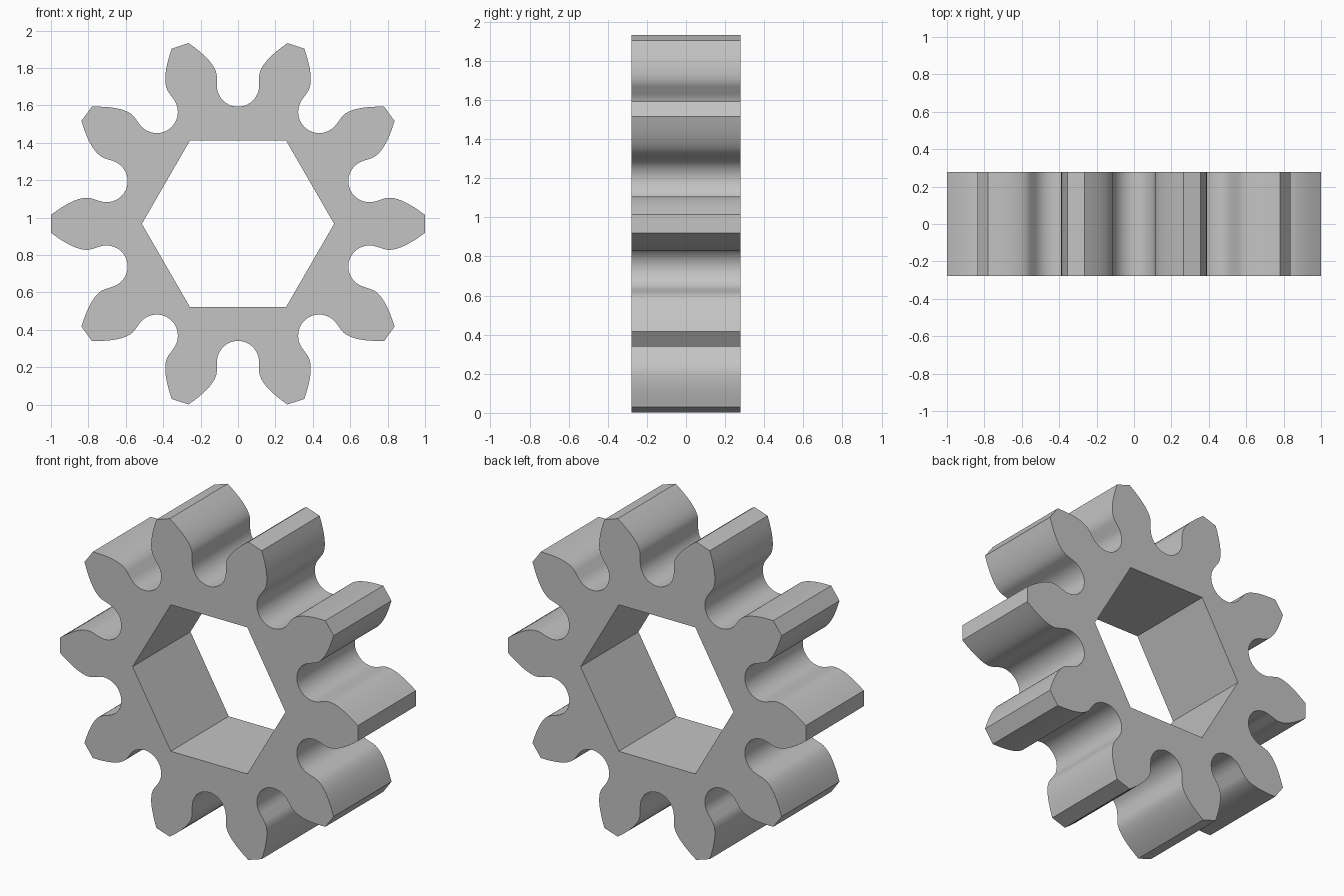
import bpy, bmesh, math
from mathutils import Vector

cube = bpy.data.objects.get("Cube")
if cube:
    bpy.data.objects.remove(cube)

TEETH = 10
DEPTH = 0.556
CENTRE_Z = 0.967

# Plain grey material
grey = bpy.data.materials.new("plain_grey")
grey.use_nodes = True
colour = (0.55, 0.55, 0.55, 1)
grey.diffuse_color = colour
grey.node_tree.nodes["Principled BSDF"].inputs["Base Color"].default_value = colour


def half_gap():
    """Half of one tooth gap as (sideways, radial): rounded root, then curved flank."""
    points = []
    for i in range(11):
        t = math.pi / 2 * i / 10
        points.append((0.113 * math.sin(t), 0.74 - 0.114 * math.cos(t)))
    start, bend, end = Vector((0.113, 0.785)), Vector((0.112, 0.86)), Vector((0.264, 0.966))
    for i in range(11):
        t = i / 10
        p = start * (1 - t) ** 2 + bend * 2 * t * (1 - t) + end * t * t
        points.append((p.x, p.y))
    return points


def gear_outline():
    half = half_gap()
    gap = [(-u, r) for u, r in reversed(half[1:])] + half
    outline = []
    for n in range(TEETH):
        a = 2 * math.pi * n / TEETH
        c, s = math.cos(a), math.sin(a)
        outline += [(u * c + r * s, r * c - u * s) for u, r in gap]
    return outline


def add_loop(bm, points):
    verts = [bm.verts.new((x, -DEPTH / 2, z)) for x, z in points]
    return [bm.edges.new((v, verts[i - 1])) for i, v in enumerate(verts)]


# Gear: toothed outline with a hexagonal bore, extruded front to back
bm = bmesh.new()
hexagon = [(0.514 * math.cos(math.pi / 3 * i), 0.514 * math.sin(math.pi / 3 * i)) for i in range(6)]
edges = add_loop(bm, gear_outline()) + add_loop(bm, hexagon)
bmesh.ops.triangle_fill(bm, edges=edges, use_beauty=True, normal=(0, -1, 0))
result = bmesh.ops.extrude_face_region(bm, geom=bm.faces[:], use_keep_orig=True)
moved = [g for g in result["geom"] if isinstance(g, bmesh.types.BMVert)]
bmesh.ops.translate(bm, verts=moved, vec=(0, DEPTH, 0))
bmesh.ops.recalc_face_normals(bm, faces=bm.faces[:])

mesh = bpy.data.meshes.new("gear")
bm.to_mesh(mesh)
bm.free()
mesh.materials.append(grey)
gear = bpy.data.objects.new("gear", mesh)
gear.location.z = CENTRE_Z
bpy.context.collection.objects.link(gear)

# Smooth flanks, sharp rims
bpy.ops.object.select_all(action="DESELECT")
gear.select_set(True)
bpy.context.view_layer.objects.active = gear
bpy.ops.object.shade_smooth_by_angle(angle=math.radians(25))
